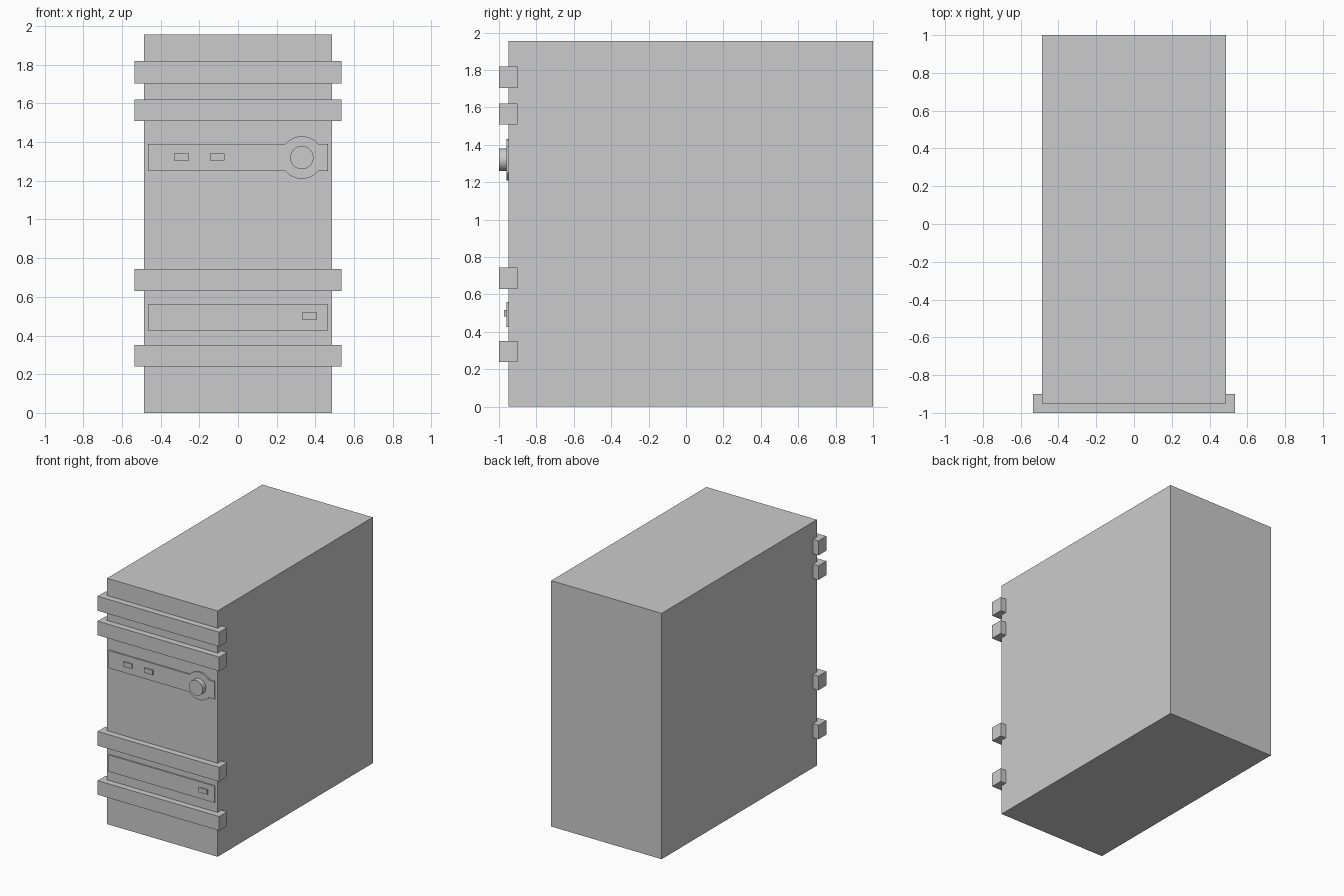
import bpy
from math import pi

if "Cube" in bpy.data.objects:
    bpy.data.objects.remove(bpy.data.objects["Cube"])


def box(name, x0, x1, y0, y1, z0, z1):
    bpy.ops.mesh.primitive_cube_add(
        size=1, location=((x0 + x1) / 2, (y0 + y1) / 2, (z0 + z1) / 2))
    ob = bpy.context.object
    ob.name = name
    ob.scale = (x1 - x0, y1 - y0, z1 - z0)
    bpy.ops.object.transform_apply(location=False, rotation=False, scale=True)
    return ob


def disc(name, x, z, radius, y0, y1):
    bpy.ops.mesh.primitive_cylinder_add(
        vertices=48, radius=radius, depth=y1 - y0,
        location=(x, (y0 + y1) / 2, z), rotation=(pi / 2, 0, 0))
    ob = bpy.context.object
    ob.name = name
    bpy.ops.object.shade_smooth_by_angle()
    return ob


FRONT = -0.95    # front face of the cabinet
PANEL = -0.96    # front face of the raised panels

# Cabinet body
box("cabinet_body", -0.486, 0.486, FRONT, 1.0, 0, 1.955)

# Horizontal bands wrapping the front edge
for i, (z0, z1) in enumerate([(0.24, 0.352), (0.63, 0.743),
                              (1.508, 1.62), (1.703, 1.818)]):
    box(f"front_band_{i + 1}", -0.535, 0.535, -1.0, -0.9, z0, z1)

# Thin raised panels
box("upper_panel", -0.465, 0.465, PANEL, FRONT, 1.25, 1.39)
box("lower_panel", -0.465, 0.465, PANEL, FRONT, 0.427, 0.56)

# Buttons on the panels
for i, (x, z) in enumerate([(-0.292, 1.322), (-0.108, 1.322), (0.37, 0.5)]):
    box(f"button_{i + 1}", x - 0.038, x + 0.038, -0.972, PANEL, z - 0.018, z + 0.018)

# Round dial: base disc and knob
disc("dial_base", 0.33, 1.32, 0.11, PANEL, FRONT)
disc("dial_knob", 0.33, 1.32, 0.06, -1.0, PANEL)
